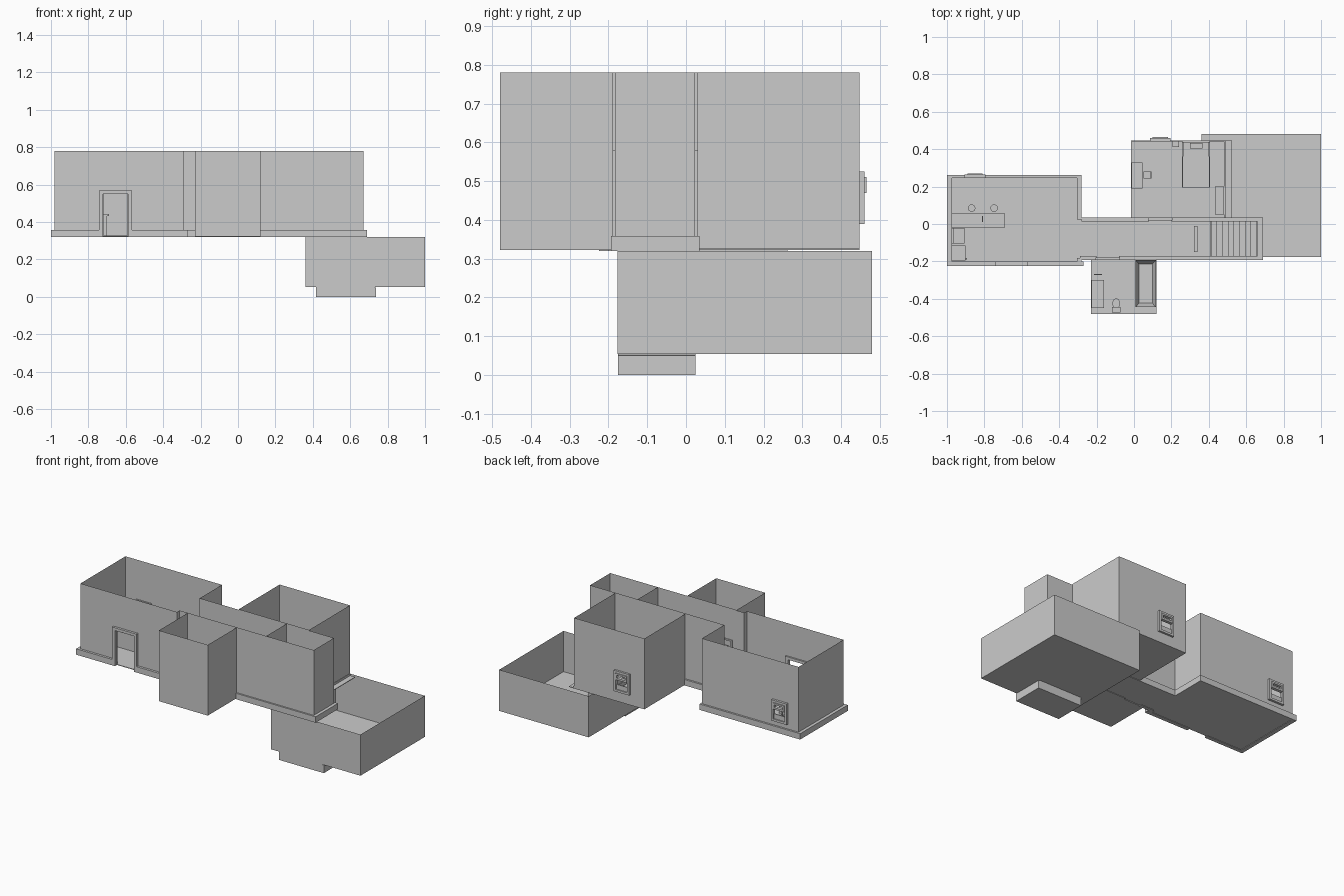
import bpy, bmesh, math
from mathutils import Vector, Matrix

FLOOR, TOP = 0.325, 0.78


def finish(name, bm):
    me = bpy.data.meshes.new(name)
    bm.to_mesh(me)
    bm.free()
    ob = bpy.data.objects.new(name, me)
    bpy.context.collection.objects.link(ob)
    return ob


def add_box(bm, x0, x1, y0, y1, z0, z1):
    m = Matrix.Translation(((x0 + x1) / 2, (y0 + y1) / 2, (z0 + z1) / 2))
    bmesh.ops.create_cube(bm, size=1, matrix=m @ Matrix.Diagonal((x1 - x0, y1 - y0, z1 - z0, 1)))


def boxes(name, *dims):
    bm = bmesh.new()
    for d in dims:
        add_box(bm, *d)
    return finish(name, bm)


def wall(name, a, b, z0, z1, hole=None):
    """Thin sheet wall from a to b; hole = (start, end, bottom, top) in distance along and z."""
    bm = bmesh.new()
    a, b = Vector((*a, 0)), Vector((*b, 0))
    length = (b - a).length
    d = (b - a).normalized()
    parts = [(0, length, z0, z1)]
    if hole:
        s, e, lo, hi = hole
        parts = [(0, s, z0, z1), (e, length, z0, z1), (s, e, z0, lo), (s, e, hi, z1)]
    for s, e, lo, hi in parts:
        if e - s > 1e-4 and hi - lo > 1e-4:
            bm.faces.new([bm.verts.new(a + d * t + Vector((0, 0, z)))
                          for t, z in ((s, lo), (e, lo), (e, hi), (s, hi))])
    return finish(name, bm)


def room(name, x0, x1, y0, y1, z0, z1, holes={}, skip=""):
    """Four walls; sides are f(ront) b(ack) l(eft) r(ight)."""
    sides = {"f": ((x0, y0), (x1, y0)), "b": ((x0, y1), (x1, y1)),
             "l": ((x0, y0), (x0, y1)), "r": ((x1, y0), (x1, y1))}
    for k, label in zip("fblr", ("front", "back", "left", "right")):
        if k not in skip:
            wall(f"{name}_{label}_wall", *sides[k], z0, z1, holes.get(k))


def cylinder(bm, x, y, z0, z1, r, n=16, r2=None, sy=1):
    m = Matrix.Translation((x, y, (z0 + z1) / 2)) @ Matrix.Diagonal((1, sy, 1, 1))
    bmesh.ops.create_cone(bm, cap_ends=True, segments=n, radius1=r, radius2=r if r2 is None else r2,
                          depth=z1 - z0, matrix=m)


def window(name, x, y):
    w = 0.055
    boxes(name,
          (x - w, x - w + .014, y - .01, y + .01, .39, .525), (x + w - .014, x + w, y - .01, y + .01, .39, .525),
          (x - w, x + w, y - .01, y + .01, .511, .525), (x - w, x + w, y - .01, y + .01, .39, .404),
          (x - w + .014, x + w - .014, y - .004, y + .016, .47, .482),
          (x - w + .014, x + w - .014, y - .004, y + .016, .50, .511),
          (x - w + .014, x - w + .024, y - .004, y + .016, .47, .511),
          (x + w - .024, x + w - .014, y - .004, y + .016, .47, .511),
          (x - w + .014, x + w - .014, y - .003, y + .003, .404, .435))


# Walls of the upper rooms
room("kitchen", -.98, -.29, -.21, .25, FLOOR, TOP,
     {"f": (.26, .39, FLOOR, .55), "b": (.085, .175, .40, .515), "r": (.03, .23, FLOOR, TOP)})
room("hall", -.29, .67, -.183, .023, FLOOR, TOP,
     {"f": (.09, .21, FLOOR, .57), "b": (.37, .49, FLOOR, .57)}, skip="l")
wall("hall_partition", (.33, -.183), (.33, .023), FLOOR, TOP, (.045, .16, FLOOR, .57))
room("bathroom", -.23, .12, -.48, -.188, FLOOR, TOP, {"b": (.03, .15, FLOOR, .57)})
room("bedroom", -.015, .487, .03, .447, FLOOR, TOP,
     {"f": (.095, .215, FLOOR, .57), "b": (.11, .20, .40, .515)})
# Lower room
room("lower_room", .36, 1.0, -.177, .48, .055, .32)

# Floors
for name, x0, x1, y0, y1 in (("kitchen", -.98, -.29, -.21, .25), ("hall", -.29, .41, -.183, .023),
                             ("bathroom", -.23, .12, -.48, -.188), ("bedroom", -.015, .525, .03, .447)):
    boxes(name + "_floor", (x0, x1, y0, y1, FLOOR - .002, FLOOR + .002))
boxes("lower_floor", (.36, 1.0, -.177, .48, .054, .057))

# Baseboards straddling the walls
boxes("kitchen_baseboard",
      (-1.0, -.74, -.225, -.2, .32, .358), (-.57, -.27, -.225, -.2, .32, .358),
      (-1.0, -.28, .245, .262, .32, .358), (-1.0, -.972, -.225, .262, .32, .358),
      (-.305, -.28, .023, .262, .32, .358), (-.305, -.28, -.225, -.183, .32, .358))
boxes("hall_baseboard",
      (-.29, -.2, -.193, -.172, .32, .358), (-.08, .69, -.193, -.172, .32, .358),
      (-.28, .08, .014, .035, .32, .358), (.2, .69, .014, .035, .32, .358),
      (.66, .69, -.193, .035, .32, .358))
boxes("bedroom_baseboard", (.482, .49, .035, .447, .325, .34), (-.012, .487, .441, .447, .325, .34))

# Door frames
boxes("front_door_frame", (-.742, -.722, -.225, -.2, .32, .568), (-.588, -.568, -.225, -.2, .32, .568),
      (-.722, -.588, -.225, -.2, .55, .568))
boxes("partition_door_frame", (.32, .34, -.15, -.138, .327, .58), (.32, .34, -.023, -.011, .327, .58),
      (.32, .34, -.15, -.011, .57, .582))
for name, x0, x1, y0, y1 in (("bathroom", -.2, -.08, -.192, -.178), ("bedroom", .08, .2, .019, .034)):
    boxes(name + "_door_frame", (x0 - .005, x0 + .006, y0, y1, .327, .58),
          (x1 - .006, x1 + .005, y0, y1, .327, .58), (x0, x1, y0, y1, .57, .58))

# Windows
window("kitchen_window", -.85, .255)
window("bedroom_window", .14, .45)

# Staircase: stepped profile pushed across the hall width
steps, pts = 10, []
for i in range(steps):
    z = .32 - i * .0265
    pts += [(.415 + i * .03, z - .0265), (.415 + (i + 1) * .03, z - .0265)]
pts += [(.737, .05), (.737, 0), (.418, 0)]
bm = bmesh.new()
f = bm.faces.new([bm.verts.new((x, -.176, z)) for x, z in pts])
ext = bmesh.ops.extrude_face_region(bm, geom=[f])
bmesh.ops.translate(bm, vec=(0, .2, 0), verts=[v for v in ext["geom"] if isinstance(v, bmesh.types.BMVert)])
bmesh.ops.recalc_face_normals(bm, faces=bm.faces[:])
finish("staircase", bm)
# Handrail edge showing on the outer wall
bm = bmesh.new()
bm.faces.new([bm.verts.new((x, -.179, z)) for x, z in ((.435, .32), (.535, .23), (.535, .25), (.46, .32))])
finish("stair_rail", bm)

# Kitchen furniture
boxes("counter", (-.96, -.70, -.01, .05, .325, .432), (-.975, -.69, -.018, .055, .432, .442))
boxes("sink_rim", (-.845, -.775, -.012, -.004, .442, .447), (-.845, -.775, .034, .042, .442, .447),
      (-.845, -.837, -.012, .042, .442, .447), (-.783, -.775, -.012, .042, .442, .447),
      (-.813, -.807, .036, .042, .442, .475), (-.813, -.807, .01, .042, .47, .475))
boxes("stove", (-.975, -.905, -.105, -.022, .325, .435), (-.975, -.965, -.105, -.022, .435, .455))
boxes("fridge", (-.975, -.9, -.195, -.115, .325, .53), (-.9, -.894, -.19, -.182, .42, .5))
bm = bmesh.new()
for x in (-.868, -.748):
    cylinder(bm, x, .085, .327, .332, .018)
    cylinder(bm, x, .085, .332, .395, .004, 8)
    cylinder(bm, x, .085, .395, .405, .02)
finish("stools", bm)

# Bathroom furniture: hollow tub, curtain, toilet, vanity
bm = bmesh.new()
add_box(bm, .008, .117, -.445, -.193, .325, .39)
top = max(bm.faces, key=lambda q: q.calc_center_median().z)
bmesh.ops.inset_region(bm, faces=[top], thickness=.014)
bmesh.ops.translate(bm, vec=(0, 0, -.05), verts=top.verts)
bmesh.ops.scale(bm, vec=(.8, .9, 1), verts=top.verts,
                space=Matrix.Translation(-top.calc_center_median()))
finish("bathtub", bm)
bm = bmesh.new()
row = [(-.012 + .007 * (i % 2), -.2 - i * .0125) for i in range(13)]
for (xa, ya), (xb, yb) in zip(row, row[1:]):
    bm.faces.new([bm.verts.new(p) for p in ((xa, ya, .34), (xb, yb, .34), (xb, yb, .55), (xa, ya, .55))])
finish("shower_curtain", bm)
bm = bmesh.new()
add_box(bm, -.118, -.072, -.474, -.445, .36, .43)
cylinder(bm, -.095, -.425, .325, .37, .014, 16, .02, 1.3)
cylinder(bm, -.095, -.425, .37, .378, .021, 16, sy=1.3)
finish("toilet", bm)
boxes("vanity", (-.227, -.165, -.445, -.305, .325, .425), (-.228, -.16, -.45, -.3, .425, .435),
      (-.165, -.162, -.437, -.38, .34, .415), (-.165, -.162, -.37, -.313, .34, .415))
boxes("towel_bar", (-.215, -.17, -.272, -.268, .42, .425))

# Bedroom furniture
boxes("desk", (-.014, .045, .19, .33, .42, .43), (-.014, .043, .192, .2, .325, .42),
      (-.014, .043, .32, .328, .325, .42))
boxes("desk_chair", (.05, .09, .243, .28, .377, .384), (.088, .094, .243, .28, .384, .44),
      *[(x, x + .005, y, y + .005, .325, .377) for x in (.051, .087) for y in (.244, .274)])
boxes("bed", (.257, .407, .195, .442, .335, .36), (.262, .402, .2, .437, .36, .385),
      (.257, .407, .437, .446, .325, .43), (.26, .404, .196, .36, .383, .39))
boxes("pillow", (.3, .365, .405, .432, .385, .397))
boxes("nightstand", (.205, .24, .413, .445, .325, .385))
boxes("wardrobe", (.432, .482, .05, .2, .325, .52))
